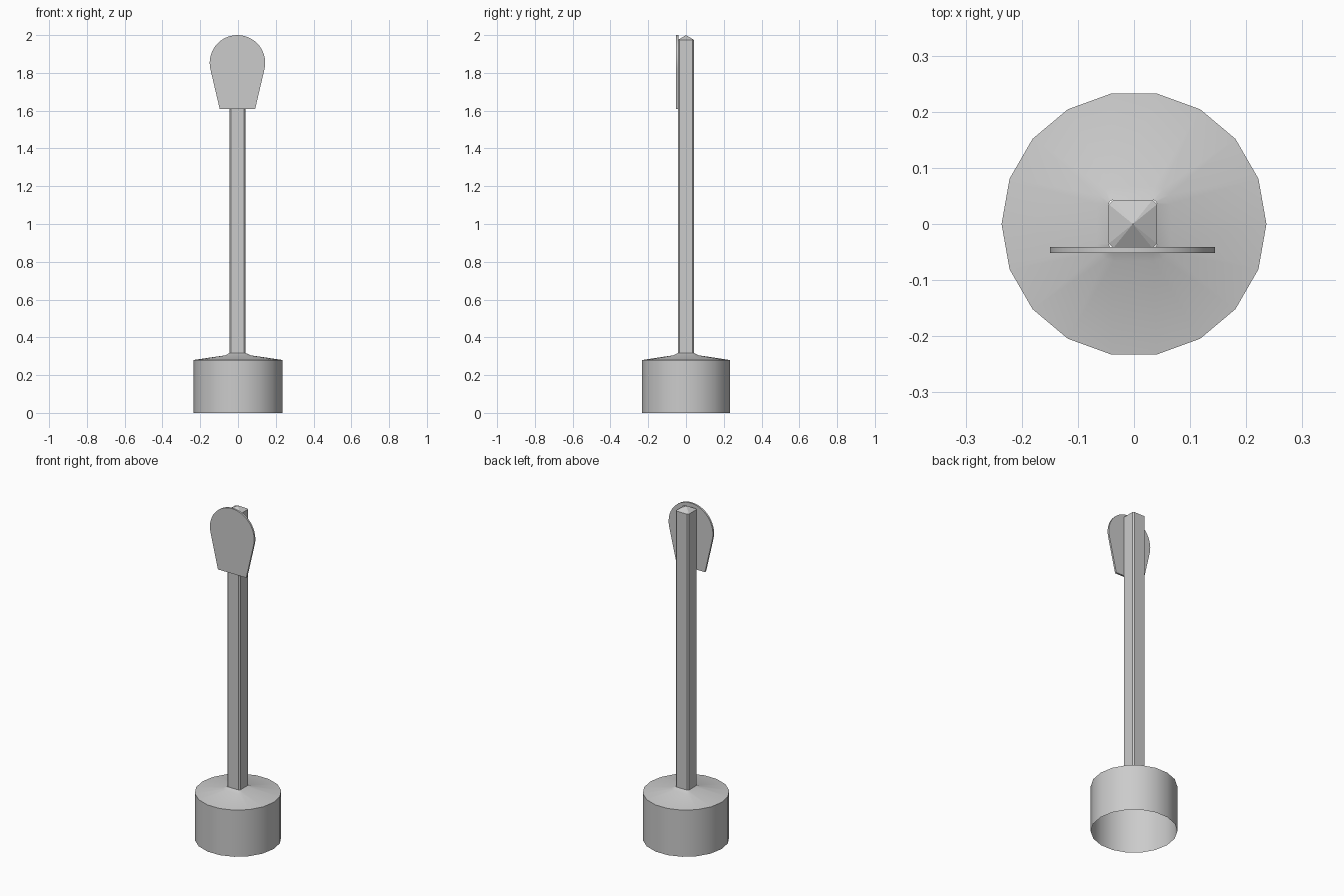
import bpy, bmesh
from math import sin, cos, pi, radians

cube = bpy.data.objects.get("Cube")
if cube:
    bpy.data.objects.remove(cube, do_unlink=True)

grey = bpy.data.materials.new("plain grey")
grey.use_nodes = True
colour = (0.6, 0.6, 0.6, 1)
grey.diffuse_color = colour
grey.node_tree.nodes["Principled BSDF"].inputs["Base Color"].default_value = colour


def finish(name, bm, smooth_angle=None):
    bmesh.ops.recalc_face_normals(bm, faces=bm.faces)
    mesh = bpy.data.meshes.new(name)
    bm.to_mesh(mesh)
    bm.free()
    mesh.materials.append(grey)
    obj = bpy.data.objects.new(name, mesh)
    bpy.context.collection.objects.link(obj)
    if smooth_angle:
        bpy.ops.object.select_all(action='DESELECT')
        bpy.context.view_layer.objects.active = obj
        obj.select_set(True)
        bpy.ops.object.shade_smooth_by_angle(angle=radians(smooth_angle))
    return obj


def circle(radius, sides):
    return [(radius * cos(2 * pi * i / sides), radius * sin(2 * pi * i / sides))
            for i in range(sides)]


def rounded_square(half, corner, steps):
    points = []
    for i, (sx, sy) in enumerate([(1, 1), (-1, 1), (-1, -1), (1, -1)]):
        for k in range(steps + 1):
            a = pi / 2 * (i + k / steps)
            points.append((sx * (half - corner) + corner * cos(a),
                           sy * (half - corner) + corner * sin(a)))
    return points


def add_ring(bm, points, z, x=0.0):
    verts = [bm.verts.new((x + px, py, z)) for px, py in points]
    return [bm.edges.new((v, verts[i - 1])) for i, v in enumerate(verts)]


def bridge(bm, rings):
    for lower, upper in zip(rings, rings[1:]):
        bmesh.ops.bridge_loops(bm, edges=lower + upper)


POST_X = -0.002

# Round base, open underneath, with a shallow top rising to a square collar
bm = bmesh.new()
disc = circle(0.236, 18)
bridge(bm, [add_ring(bm, disc, 0),
            add_ring(bm, disc, 0.28),
            add_ring(bm, rounded_square(0.066, 0.03, 3), 0.305),
            add_ring(bm, rounded_square(0.043, 0.008, 3), 0.317, POST_X)])
finish("base", bm, 40)

# Square post with chamfered corners and a pyramid tip
bm = bmesh.new()
section = rounded_square(0.043, 0.008, 1)
top = add_ring(bm, section, 1.974, POST_X)
bridge(bm, [add_ring(bm, section, 0.312, POST_X), top])
tip = bm.verts.new((POST_X, 0, 2.0))
for edge in top:
    bm.faces.new((*edge.verts, tip))
finish("post", bm)

# Thin sign plate: round head with sides tapering to a flat bottom
bm = bmesh.new()
arc = [radians(-12.8 + 205.6 * i / 28) for i in range(29)]
outline = [(0.147 * cos(a), 1.853 + 0.147 * sin(a)) for a in arc]
outline += [(-0.094, 1.61), (0.094, 1.61)]
plate = bm.faces.new([bm.verts.new((x - 0.003, -0.052, z)) for x, z in outline])
solid = bmesh.ops.extrude_face_region(bm, geom=[plate], use_keep_orig=True)
moved = [v for v in solid["geom"] if isinstance(v, bmesh.types.BMVert)]
bmesh.ops.translate(bm, vec=(0, 0.011, 0), verts=moved)
finish("sign_plate", bm, 30)
